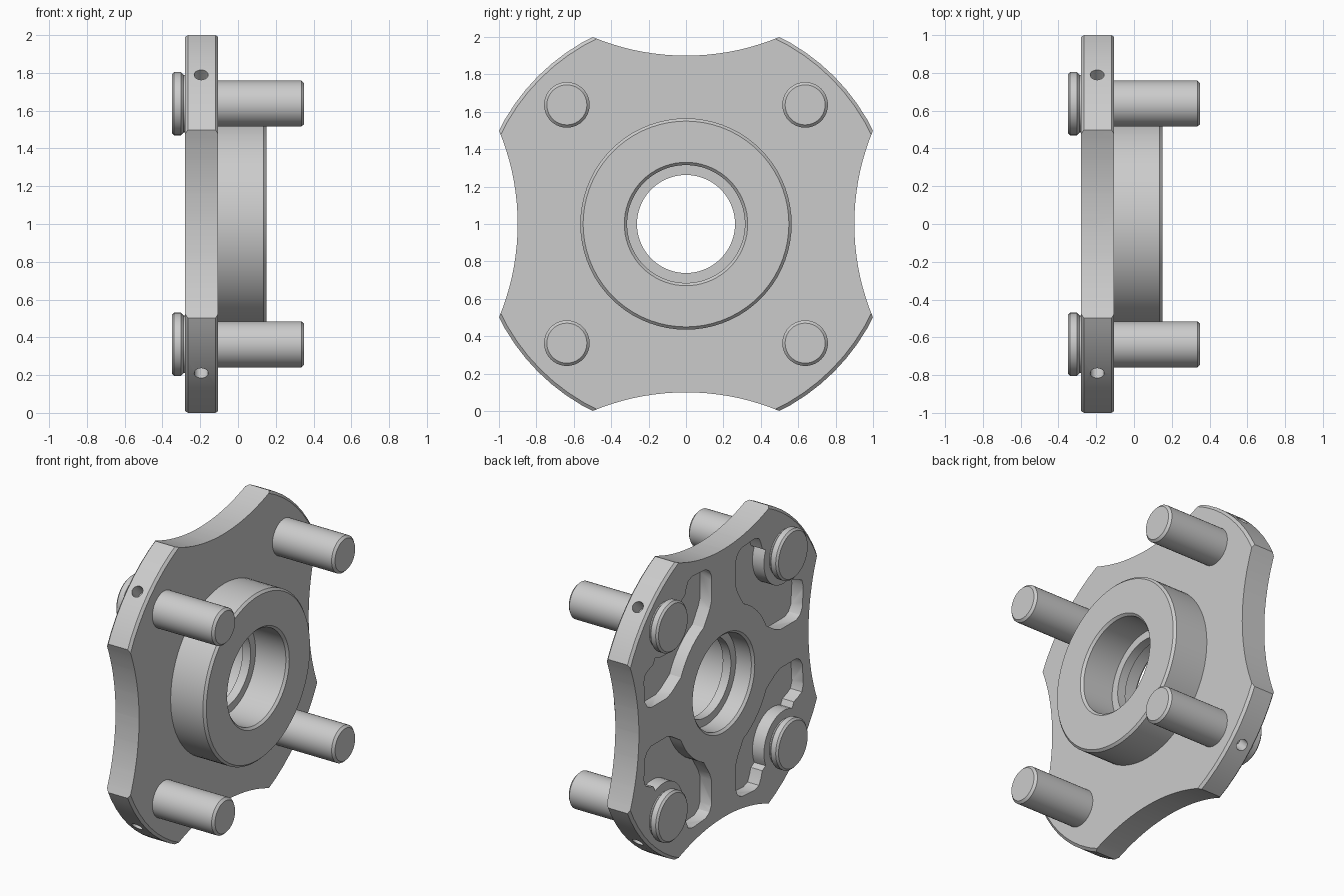
import bpy
import bmesh
from math import radians, cos, sin, pi
from mathutils import Matrix, Vector

cube = bpy.data.objects.get("Cube")
if cube:
    bpy.data.objects.remove(cube, do_unlink=True)

CENTRE = Vector((0, 0, 1))
BACK, FACE, HUB_FACE, TIP = -0.28, -0.105, 0.15, 0.35

steel = bpy.data.materials.new("grey steel")
steel.use_nodes = True
grey = (0.6, 0.6, 0.6, 1)
steel.diffuse_color = grey
steel.node_tree.nodes["Principled BSDF"].inputs["Base Color"].default_value = grey


def make_object(name, bm, location):
    bmesh.ops.recalc_face_normals(bm, faces=bm.faces)
    mesh = bpy.data.meshes.new(name)
    bm.to_mesh(mesh)
    bm.free()
    mesh.materials.append(steel)
    obj = bpy.data.objects.new(name, mesh)
    obj.location = location
    bpy.context.collection.objects.link(obj)
    return obj


def select_only(obj):
    bpy.ops.object.select_all(action='DESELECT')
    obj.select_set(True)
    bpy.context.view_layer.objects.active = obj


def smooth(obj):
    select_only(obj)
    bpy.ops.object.shade_smooth_by_angle(angle=radians(30))


def lathe(profile, steps, closed):
    """Spin (x, radius) points around the x axis."""
    bm = bmesh.new()
    verts = [bm.verts.new((x, 0, r)) for x, r in profile]
    edges = [bm.edges.new(pair) for pair in zip(verts, verts[1:])]
    if closed:
        edges.append(bm.edges.new((verts[-1], verts[0])))
    bmesh.ops.spin(bm, geom=verts + edges, cent=(0, 0, 0), axis=(1, 0, 0),
                   angle=2 * pi, steps=steps)
    bmesh.ops.remove_doubles(bm, verts=bm.verts, dist=1e-4)
    return bm


def add_prism(bm, outline, x0, x1, matrix):
    """Extrude a (y, z) outline along x."""
    verts = [bm.verts.new(matrix @ Vector((x0, y, z))) for y, z in outline]
    face = bm.faces.new(verts)
    out = bmesh.ops.extrude_face_region(bm, geom=[face])
    moved = [v for v in out["geom"] if isinstance(v, bmesh.types.BMVert)]
    shift = matrix.to_3x3() @ Vector((x1 - x0, 0, 0))
    bmesh.ops.translate(bm, verts=moved, vec=shift)


def arc(cy, cz, r, start, end, steps):
    angles = [radians(start + (end - start) * i / steps) for i in range(steps + 1)]
    return [(cy + r * cos(a), cz + r * sin(a)) for a in angles]


# Flange, raised hub and stepped bore as one turned body
body = make_object("hub_flange", lathe([
    (BACK, 0.33), (BACK, 1.10), (BACK + 0.015, 1.118),
    (FACE - 0.015, 1.118), (FACE, 1.10), (FACE, 0.565),
    (HUB_FACE - 0.015, 0.565), (HUB_FACE, 0.55),
    (HUB_FACE, 0.33), (HUB_FACE - 0.015, 0.315), (-0.09, 0.315),
    (-0.09, 0.262), (-0.03 - 0.01, 0.262), (-0.04, 0.262),
    ][:12] + [(-0.15, 0.262), (-0.15, 0.315), (BACK + 0.015, 0.315)],
    72, True), CENTRE)

# Relief pocket outline: two arms wrapped round a stud boss
STUD = 0.637
half_arm = [(0.15, 0.81), (0.19, 0.835), (0.33, 0.845), (0.375, 0.83),
            (0.395, 0.79), (0.41, 0.745)]
pocket = [(0.13, 0.60), (0.13, 0.77)] + half_arm
pocket += arc(STUD, STUD, 0.21, 155, 295, 16)
pocket += [(z, y) for y, z in reversed(half_arm)]
pocket += [(0.77, 0.13), (0.60, 0.13), (0.55, 0.15)]
pocket += arc(0, 0, 0.50, 25, 65, 10) + [(0.15, 0.55)]

# Cutters: edge scallops, rear pockets and radial corner holes
cut = bmesh.new()
for i in range(4):
    turn = Matrix.Rotation(i * pi / 2, 4, 'X')
    add_prism(cut, arc(0, 2.2, 1.3, 0, 357.5, 143), -0.5, 0.5, turn)
    add_prism(cut, pocket, BACK - 0.1, BACK + 0.085, turn)
    corner = Matrix.Rotation(i * pi / 2 + pi / 4, 4, 'X')
    hole = corner @ Matrix.Translation((-0.195, 0, 1.11))
    bmesh.ops.create_cone(cut, cap_ends=True, segments=20, radius1=0.037,
                          radius2=0.037, depth=0.18, matrix=hole)
cutter = make_object("flange_cutter", cut, CENTRE)
cutter.hide_render = True

mod = body.modifiers.new("cutouts", 'BOOLEAN')
mod.operation = 'DIFFERENCE'
mod.solver = 'EXACT'
mod.object = cutter
select_only(body)
bpy.ops.object.modifier_apply(modifier=mod.name)
bpy.data.objects.remove(cutter, do_unlink=True)
smooth(body)

# Four headed studs
stud_profile = [(-TIP, 0), (-TIP, 0.155), (-TIP + 0.012, 0.168),
                (-0.302, 0.168), (-0.288, 0.152), (-0.27, 0.152),
                (-0.27, 0.122), (TIP - 0.015, 0.122), (TIP, 0.107), (TIP, 0)]
for side, sy in (("front", -1), ("back", 1)):
    for level, sz in (("lower", -1), ("upper", 1)):
        stud = make_object(f"{level}_{side}_stud", lathe(stud_profile, 40, False),
                           CENTRE + Vector((0, sy * STUD, sz * STUD)))
        smooth(stud)
